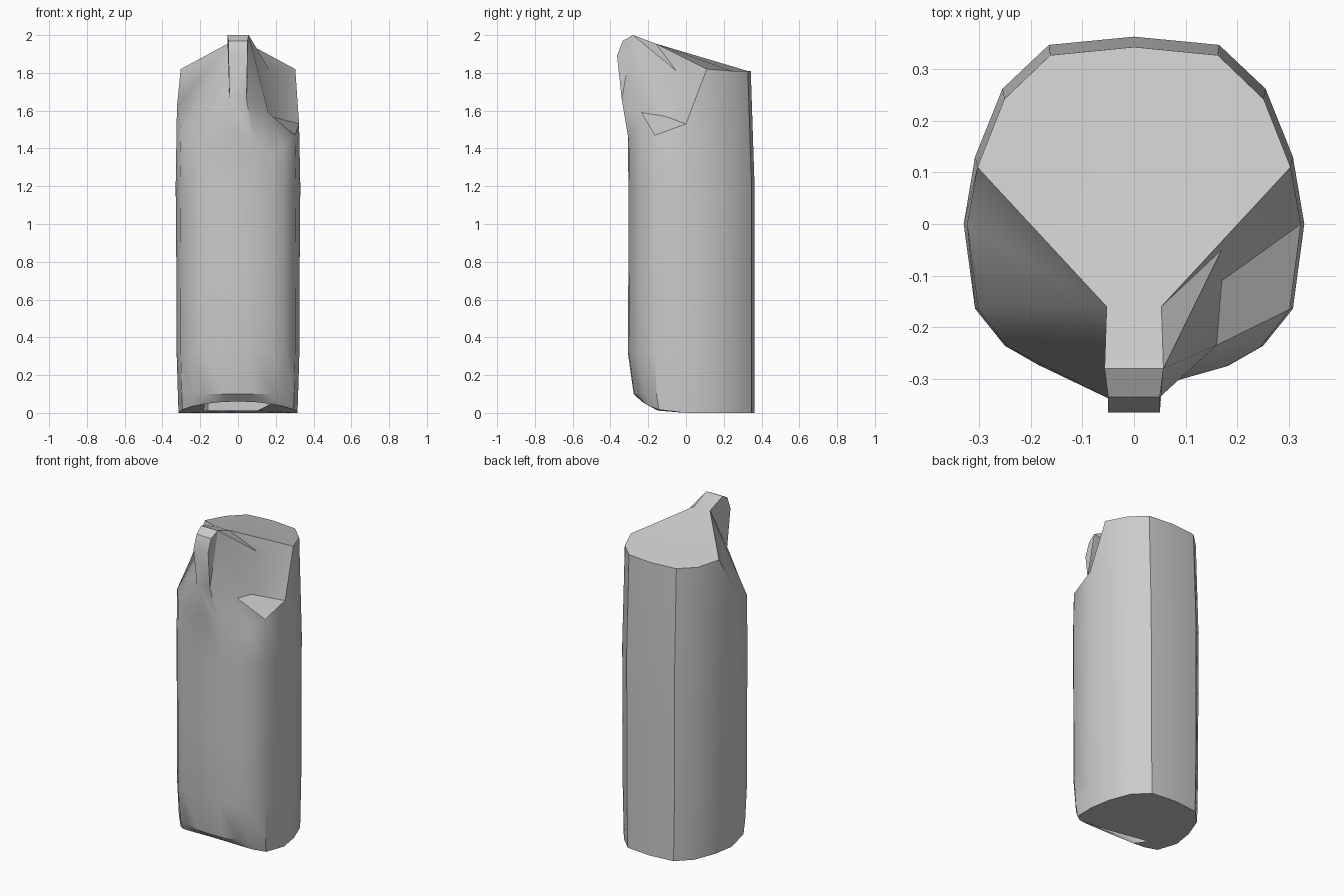
import bpy, bmesh, math

cube = bpy.data.objects.get("Cube")
if cube:
    bpy.data.objects.remove(cube, do_unlink=True)

grey = bpy.data.materials.new("plain grey")
grey.use_nodes = True
colour = (0.6, 0.6, 0.6, 1)
grey.diffuse_color = colour
grey.node_tree.nodes["Principled BSDF"].inputs["Base Color"].default_value = colour

bm = bmesh.new()


def vert(x, y, z):
    return bm.verts.new((x, y, z))


def face(*verts):
    return bm.faces.new(verts)


# Half outline of the body, from the back round to the front
HALF = [(0, .363), (.165, .347), (.255, .262), (.308, .13), (.33, 0),
        (.308, -.165), (.25, -.238), (.185, -.275), (.085, -.303), (0, -.308)]
LAST = len(HALF) - 1
OUTLINE = HALF + [(-x, y) for x, y in HALF[LAST - 1:0:-1]]
COUNT = len(OUTLINE)


def ring(z, sx, front, lift=0):
    """Body ring whose front half can be pulled back and lifted."""
    verts = []
    for x, y in OUTLINE:
        f = max(0, -y / .308)
        verts.append(vert(x * sx, y * (1 - f * (1 - front)), z + lift * f * f))
    return verts


# Stacked body rings
rings = [ring(0, .955, .76, .06), ring(.1, .965, .9), ring(.32, .985, 1),
         ring(.8, .99, .99), ring(1.2, 1, .99)]

# Uneven shoulder: high at the back, low at the front, notched on the left
left_z = [1.81, 1.81, 1.81, 1.82, 1.53, 1.47, 1.42, 1.36, 1.44, 1.48]
right_z = [1.81, 1.81, 1.81, 1.82, 1.62, 1.5, 1.46, 1.42, 1.44, 1.48]
heights = left_z + right_z[LAST - 1:0:-1]
shoulder = []
for (x, y), z in zip(OUTLINE, heights):
    back = z > 1.7
    shoulder.append(vert(x * (.985 if back else .98), y - (.02 if back else 0), z))
rings.append(shoulder)

for low, high in zip(rings, rings[1:]):
    for i in range(COUNT):
        j = (i + 1) % COUNT
        face(low[i], low[j], high[j], high[i])

# Underside with an open slot near the front
base = rings[0]
slot = [vert(-.18, -.1, .012), vert(.1, -.15, .012)]
face(*slot, base[7], *[base[i] for i in range(6, -1, -1)],
     *[base[-i] for i in range(1, 8)])

# Nose: a narrow strip that rises and curls over the front
NOSE = [(.053, -.16, 1.955), (.057, -.28, 2.0), (.05, -.335, 1.97),
        (.05, -.365, 1.89), (.045, -.34, 1.66)]
L = [vert(*p) for p in NOSE]
R = [vert(-x, y, z) for x, y, z in NOSE]
for i in range(len(NOSE) - 1):
    face(L[i], L[i + 1], R[i + 1], R[i])
S = shoulder
face(*S[0:4], L[0], R[0], *[S[-i] for i in (3, 2, 1)])
face(L[4], S[8], S[9], S[-8], R[4])

# Right flank of the nose
face(*R)
for i in (3, 4, 5):
    face(R[0], S[-i], S[-i - 1])
face(R[0], S[-6], R[4])
for i in (6, 7):
    face(R[4], S[-i], S[-i - 1])

# Left notch with a stepped block beside the nose
block_top = vert(.17, -.05, 1.81)
block_back = vert(.17, -.11, 1.57)
block_front = vert(.16, -.235, 1.59)
face(L[0], S[3], block_top)
face(S[3], S[4], block_back, block_top)
face(block_back, S[4], S[5], block_front)
face(L[0], block_top, L[1])
face(L[1], block_top, block_back, block_front)
face(L[1], block_front, L[4])
face(*L[1:5])
for i in (5, 6, 7):
    face(block_front, S[i], S[i + 1])
face(block_front, S[8], L[4])

bmesh.ops.recalc_face_normals(bm, faces=bm.faces)
mesh = bpy.data.meshes.new("bottle_body")
bm.to_mesh(mesh)
bm.free()
mesh.materials.append(grey)
body = bpy.data.objects.new("bottle_body", mesh)
bpy.context.collection.objects.link(body)

# Soft body, crisp notch and rim
bpy.context.view_layer.objects.active = body
body.select_set(True)
bpy.ops.object.shade_smooth_by_angle(angle=math.radians(32))
